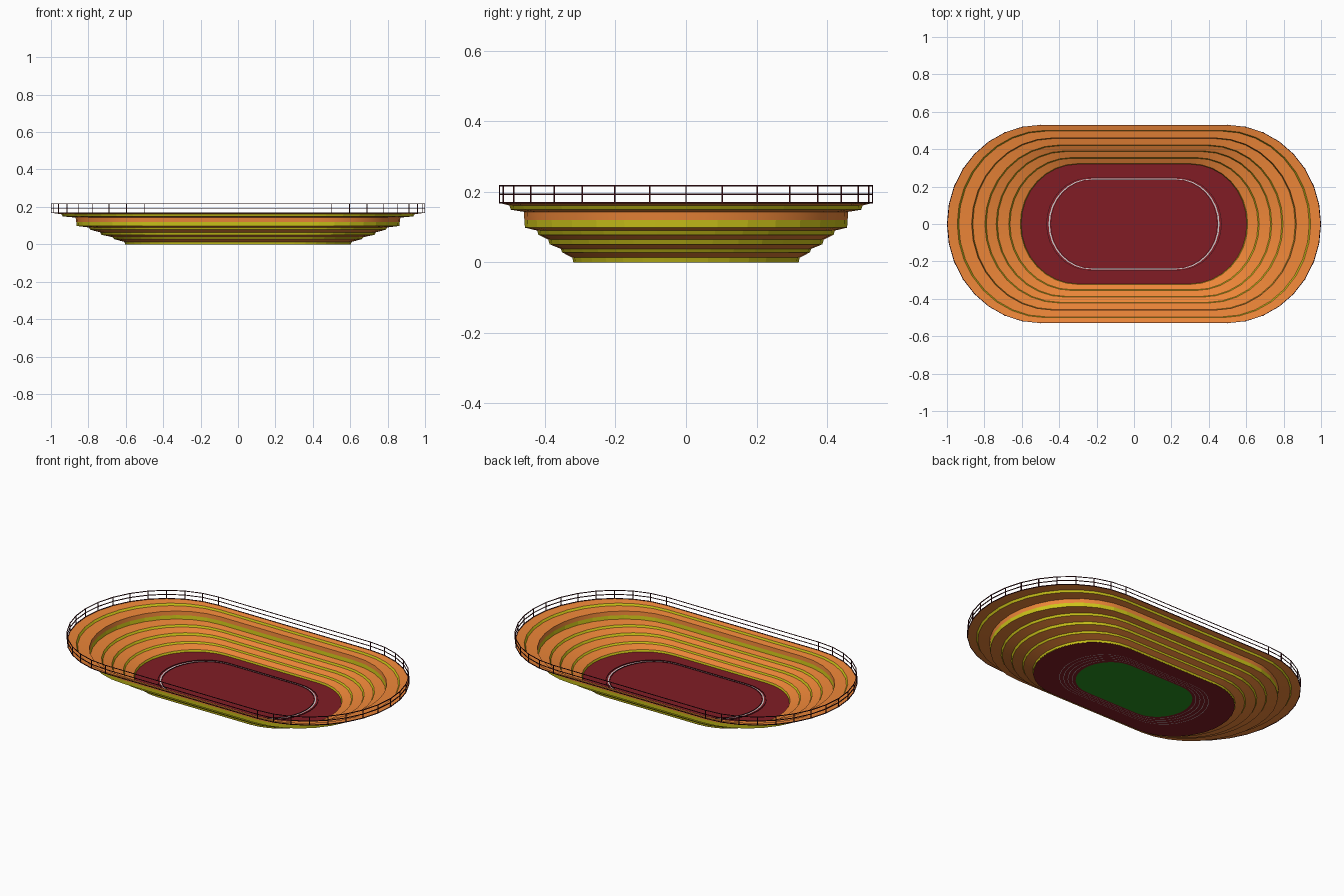
import bpy, bmesh
from math import sin, cos, pi

if "Cube" in bpy.data.objects:
    bpy.data.objects.remove(bpy.data.objects["Cube"])


def material(name, rgb):
    m = bpy.data.materials.new(name)
    m.diffuse_color = (*rgb, 1)
    m.use_nodes = True
    m.node_tree.nodes["Principled BSDF"].inputs["Base Color"].default_value = m.diffuse_color
    return m


ORANGE = material("seat_orange", (0.85, 0.24, 0.04))
YELLOW = material("riser_yellow", (0.62, 0.56, 0.01))
RED = material("track_red", (0.22, 0.012, 0.018))
GREEN = material("grass_green", (0.02, 0.28, 0.015))
WHITE = material("line_white", (0.8, 0.8, 0.8))
DARK = material("rail_dark", (0.05, 0.005, 0.008))

# Unit oval outline: two 16-sided half ellipses joined by straight sides
HALF = [(0.5 + 0.5 * cos(a), 0.53 * sin(a)) for a in [pi * i / 16 - pi / 2 for i in range(17)]]
OVAL = HALF + [(-x, -y) for x, y in HALF]
N = len(OVAL)


def finish(name, bm, mat, smooth=False):
    me = bpy.data.meshes.new(name)
    bm.to_mesh(me)
    bm.free()
    ob = bpy.data.objects.new(name, me)
    bpy.context.collection.objects.link(ob)
    me.materials.append(mat)
    if smooth:
        bpy.context.view_layer.objects.active = ob
        ob.select_set(True)
        bpy.ops.object.shade_smooth_by_angle()
        ob.select_set(False)
    return ob


def add_loft(bm, profile, closed=False):
    """Sweep a (scale, height) profile around the oval."""
    rings = [[bm.verts.new((x * s, y * s, z)) for x, y in OVAL] for s, z in profile]
    pairs = list(zip(rings, rings[1:]))
    if closed:
        pairs.append((rings[-1], rings[0]))
    for a, b in pairs:
        for i in range(N):
            j = (i + 1) % N
            bm.faces.new((a[i], a[j], b[j], b[i]))


def oval_band(name, bands, mat, closed=False, smooth=False):
    bm = bmesh.new()
    for p in bands:
        add_loft(bm, p, closed)
    return finish(name, bm, mat, smooth)


def oval_disc(name, s, z, mat):
    bm = bmesh.new()
    bm.faces.new([bm.verts.new((x * s, y * s, z)) for x, y in OVAL])
    return finish(name, bm, mat)


def bar(s, z, t):
    return [(s - t, z - t), (s + t, z - t), (s + t, z + t), (s - t, z + t)]


# Bowl: profile alternates riser, seating tread
steps = [(0.603, 0), (0.608, 0.013), (0.663, 0.028), (0.67, 0.038), (0.73, 0.051),
         (0.737, 0.064), (0.79, 0.078), (0.797, 0.09), (0.862, 0.098), (0.865, 0.12)]
upper = [(0.868, 0.143), (0.937, 0.149), (0.945, 0.161), (0.997, 0.168)]
risers = [steps[i:i + 2] for i in range(0, len(steps), 2)] + [upper[1:3]]
treads = [steps[i:i + 2] for i in range(1, len(steps) - 1, 2)]
treads += [[steps[-1]] + upper[:2], upper[2:]]
oval_band("seating_treads", treads, ORANGE, smooth=True)
oval_band("seating_risers", risers, YELLOW)

# Ground: running track over the grass field
oval_disc("track_floor", 0.605, 0.0012, RED)
oval_disc("grass_field", 0.35, 0.0, GREEN)

# Lane lines seen from beneath, and the raised inner line with its curbs
oval_band("lane_lines", [[(s, 0.0005), (s + 0.003, 0.0005)] for s in (0.37, 0.395, 0.42, 0.445)], WHITE)
oval_band("inner_line", [[(0.450, 0.003), (0.457, 0.003)]], WHITE)
oval_band("inner_curbs", [bar(s, 0.003, 0.0015) for s in (0.445, 0.468)], DARK, closed=True)

# Railing around the rim: three rails and a post at every outline corner
oval_band("rim_rails", [bar(0.998, z, 0.002) for z in (0.169, 0.193, 0.217)], DARK, closed=True)
bm = bmesh.new()
for x, y in OVAL:
    r = bmesh.ops.create_cube(bm, size=1)
    bmesh.ops.scale(bm, vec=(0.004, 0.004, 0.05), verts=r["verts"])
    bmesh.ops.translate(bm, vec=(x * 0.998, y * 0.998, 0.193), verts=r["verts"])
finish("rim_posts", bm, DARK)
